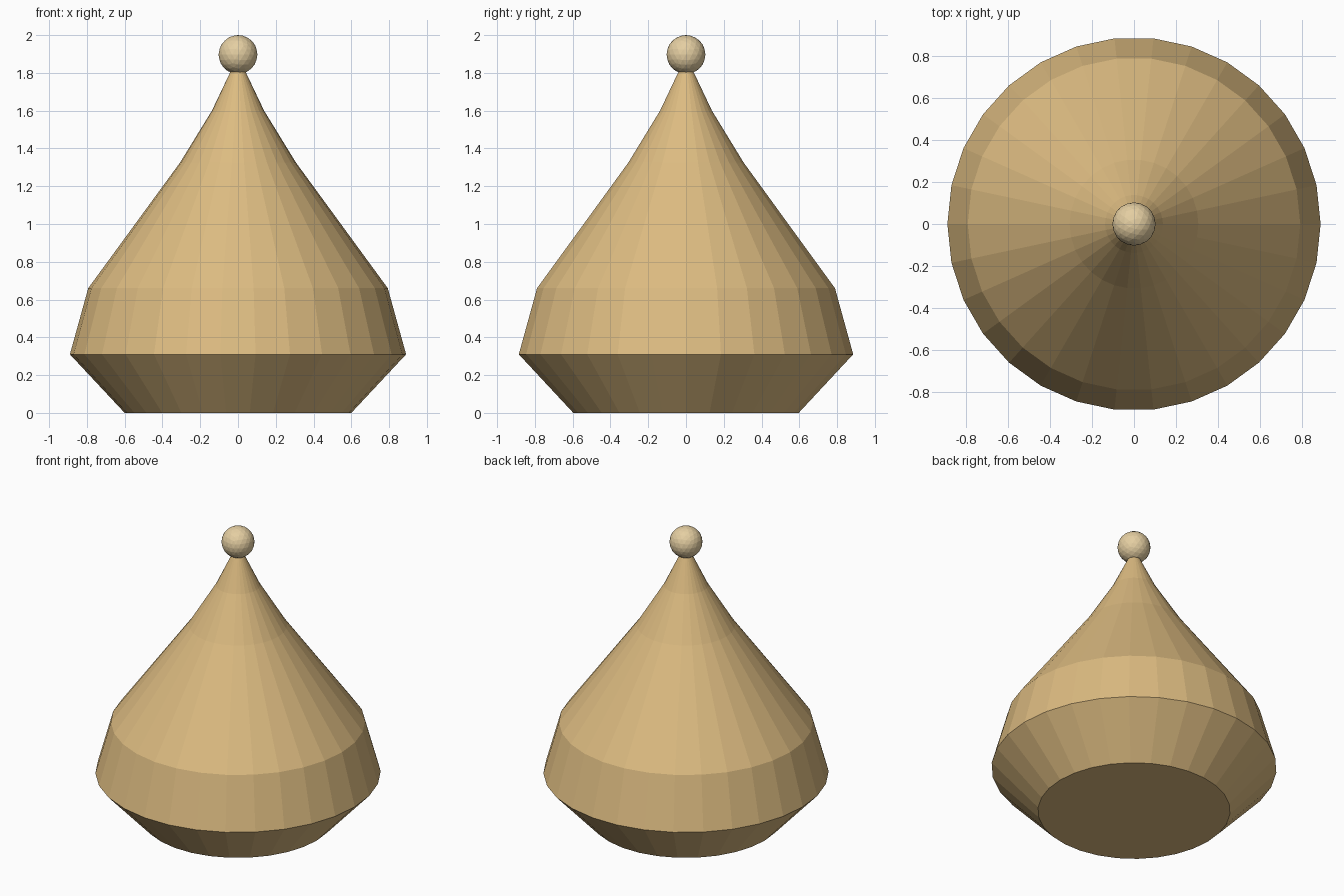
import bpy, bmesh, math
from mathutils import Matrix, Vector

if "Cube" in bpy.data.objects:
    bpy.data.objects.remove(bpy.data.objects["Cube"])


def material(name, color):
    m = bpy.data.materials.new(name)
    m.diffuse_color = (*color, 1)
    m.use_nodes = True
    m.node_tree.nodes["Principled BSDF"].inputs["Base Color"].default_value = m.diffuse_color
    return m


def add_object(name, bm, mat):
    bmesh.ops.recalc_face_normals(bm, faces=bm.faces)
    mesh = bpy.data.meshes.new(name)
    bm.to_mesh(mesh)
    bm.free()
    mesh.materials.append(mat)
    obj = bpy.data.objects.new(name, mesh)
    bpy.context.collection.objects.link(obj)
    return obj


# Pointed body: profile (radius, height) turned with 30 flat sides
SIDES = 30
profile = [(0.60, 0), (0.89, 0.31), (0.793, 0.66), (0.307, 1.325), (0.138, 1.60)]
bm = bmesh.new()
rings = [[bm.verts.new((r * math.cos(2 * math.pi * i / SIDES),
                        r * math.sin(2 * math.pi * i / SIDES), z))
          for i in range(SIDES)] for r, z in profile]
tip = bm.verts.new((0, 0, 1.89))
bm.faces.new(rings[0][::-1])
for i in range(SIDES):
    j = (i + 1) % SIDES
    for low, high in zip(rings, rings[1:]):
        bm.faces.new((low[i], low[j], high[j], high[i]))
    bm.faces.new((rings[-1][i], rings[-1][j], tip))
add_object("pointed_body", bm, material("tan", (0.72, 0.50, 0.22)))

# Faceted ball on the tip
bm = bmesh.new()
bmesh.ops.create_icosphere(bm, subdivisions=3, radius=0.103,
                           matrix=Matrix.Translation(Vector((0, 0, 1.897))))
add_object("tip_ball", bm, material("cream", (0.78, 0.62, 0.36)))
